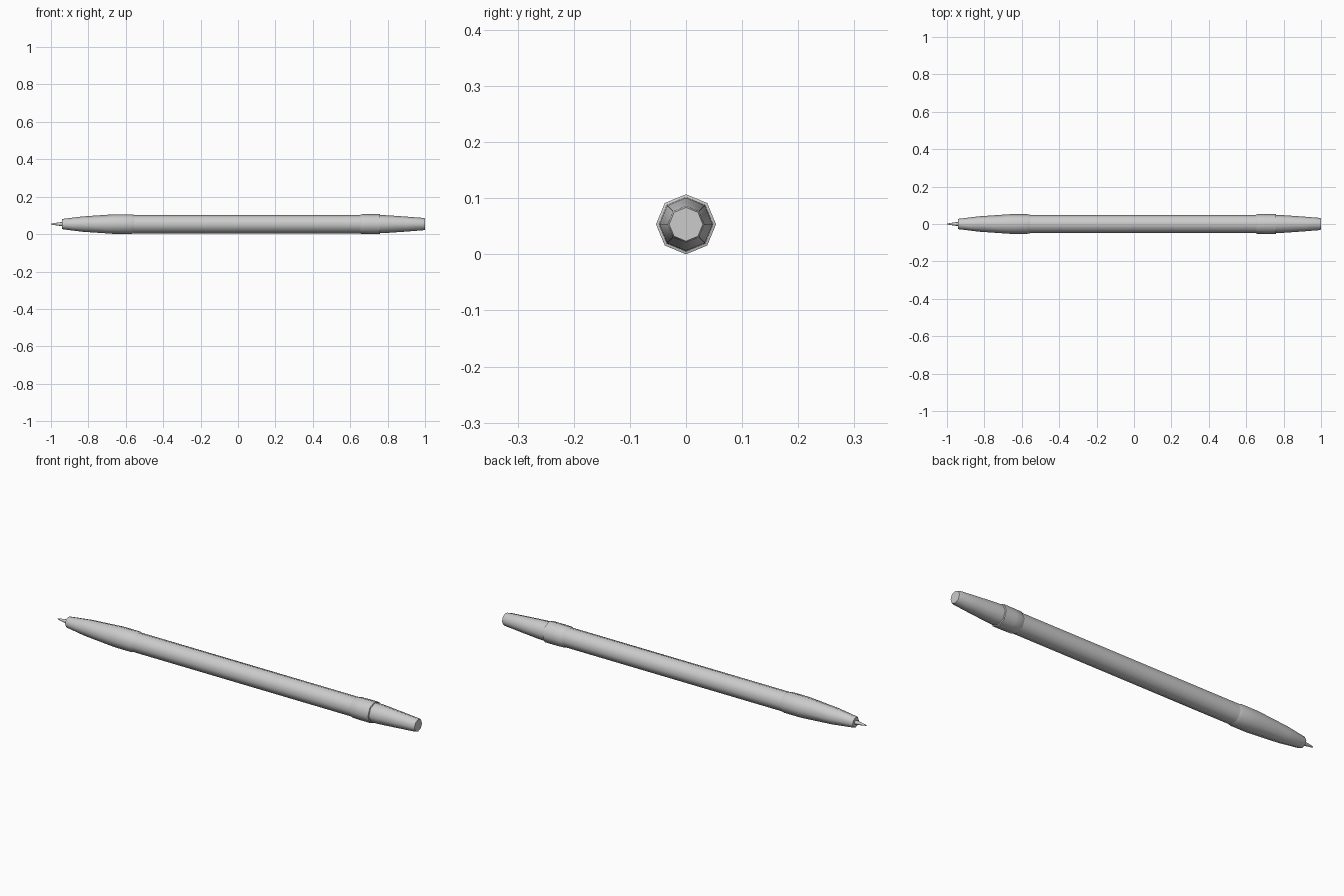
import bpy, bmesh, math

if "Cube" in bpy.data.objects:
    bpy.data.objects.remove(bpy.data.objects["Cube"])

SIDES = 8
AXIS_Z = 0.0535


def lathe(name, profile):
    """Turn (x, radius) points around the pen's long axis, closing both ends."""
    bm = bmesh.new()
    rings = []
    for x, r in profile:
        rings.append([bm.verts.new((x, r * math.cos(a), AXIS_Z + r * math.sin(a)))
                      for a in (2 * math.pi * i / SIDES for i in range(SIDES))])
    for a, b in zip(rings, rings[1:]):
        for i in range(SIDES):
            j = (i + 1) % SIDES
            bm.faces.new((a[i], a[j], b[j], b[i]))
    bm.faces.new(rings[0])
    bm.faces.new(rings[-1])
    bmesh.ops.recalc_face_normals(bm, faces=bm.faces)
    mesh = bpy.data.meshes.new(name)
    bm.to_mesh(mesh)
    bm.free()
    obj = bpy.data.objects.new(name, mesh)
    bpy.context.collection.objects.link(obj)
    bpy.ops.object.select_all(action='DESELECT')
    obj.select_set(True)
    bpy.context.view_layer.objects.active = obj
    bpy.ops.object.shade_smooth_by_angle(angle=math.radians(50))
    return obj


# Writing point
lathe("writing_tip", [(-1.0, 0.002), (-0.985, 0.005), (-0.95, 0.010), (-0.935, 0.010)])

# Tapered grip section, slightly fatter than the barrel
lathe("grip", [(-0.942, 0.025), (-0.935, 0.028), (-0.83, 0.041), (-0.66, 0.0525),
               (-0.57, 0.0525), (-0.555, 0.049)])

# Straight barrel
lathe("barrel", [(-0.56, 0.049), (0.70, 0.049)])

# Collar ring
lathe("collar", [(0.652, 0.049), (0.658, 0.0525), (0.70, 0.0535), (0.758, 0.0535), (0.76, 0.049)])

# Tapered end plug
lathe("end_plug", [(0.74, 0.049), (0.80, 0.047), (0.90, 0.040), (0.99, 0.033), (1.0, 0.030)])
